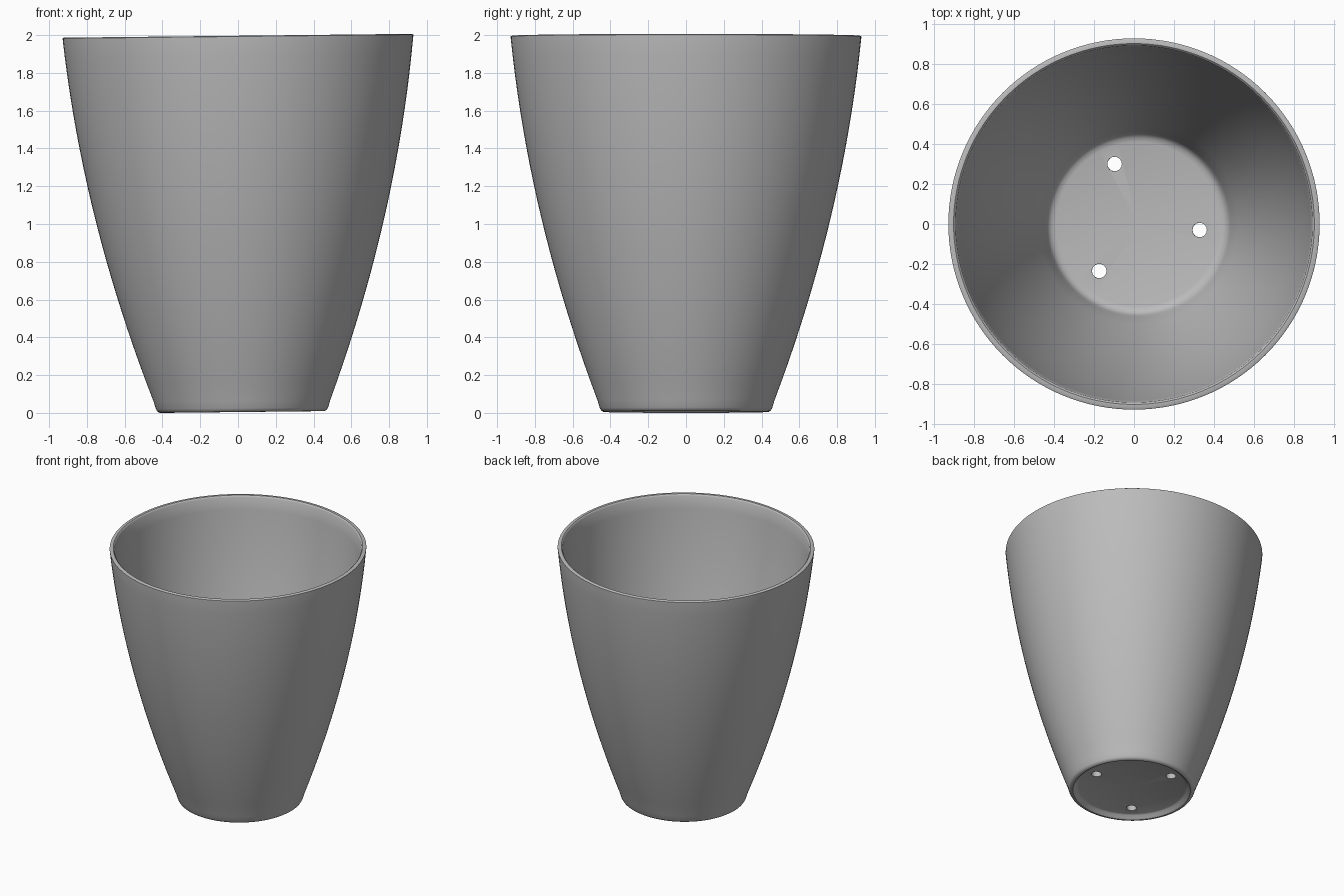
import bpy
import bmesh
import math
from mathutils import Matrix, Vector

SEGMENTS = 128
TILT = -0.011

if "Cube" in bpy.data.objects:
    bpy.data.objects.remove(bpy.data.objects["Cube"], do_unlink=True)


def make_material(name, color):
    mat = bpy.data.materials.new(name)
    mat.use_nodes = True
    mat.diffuse_color = color
    mat.node_tree.nodes["Principled BSDF"].inputs["Base Color"].default_value = color
    return mat


def lathe(name, profile):
    """Revolve (radius, height) points into a closed solid."""
    bm = bmesh.new()
    verts = [bm.verts.new((r, 0, z)) for r, z in profile]
    edges = [bm.edges.new(pair) for pair in zip(verts, verts[1:])]
    bmesh.ops.spin(bm, geom=verts + edges, axis=(0, 0, 1), cent=(0, 0, 0),
                   angle=math.tau, steps=SEGMENTS, use_merge=True)
    bmesh.ops.remove_doubles(bm, verts=bm.verts, dist=0.0005)
    bmesh.ops.recalc_face_normals(bm, faces=bm.faces)
    mesh = bpy.data.meshes.new(name)
    bm.to_mesh(mesh)
    bm.free()
    obj = bpy.data.objects.new(name, mesh)
    bpy.context.collection.objects.link(obj)
    return obj


def wall_radius(z):
    """Outer radius: steep flare at the foot, nearly upright at the rim."""
    t = z / 2
    return 0.445 + 0.772 * t - 0.287 * t * t


# Profile: recessed underside, foot, outer wall, rim, inner wall, floor
WALL = 0.036
foot = [(0, 0.03), (0.385, 0.03), (0.4, 0.024), (0.412, 0.008), (0.425, 0),
        (0.438, 0.001), (0.449, 0.008), (0.456, 0.02)]
heights = [0.06 + 1.92 * i / 20 for i in range(21)]
outer = [(wall_radius(z), z) for z in heights]
rim = [(0.928, 1.988), (0.922, 1.992), (0.902, 1.992), (0.896, 1.987)]
inner = [(wall_radius(z) - WALL, z) for z in reversed(heights[1:])]
floor = [(0.457, 0.11), (0.447, 0.09), (0.432, 0.078), (0.41, 0.072), (0, 0.072)]

pot = lathe("plant_pot", foot + outer + rim + inner + floor)
pot.data.materials.append(make_material("matte grey", (0.5, 0.5, 0.5, 1)))

# Drainage holes
cutters = []
for x, y in [(-0.118, 0.3), (0.307, -0.03), (-0.195, -0.235)]:
    bpy.ops.mesh.primitive_cylinder_add(vertices=32, radius=0.036, depth=0.3,
                                        location=(x, y, 0.05))
    cutter = bpy.context.object
    cutter.name = "drain_hole_cutter"
    cutter.hide_render = True
    cutters.append(cutter)
    mod = pot.modifiers.new("drain_hole", 'BOOLEAN')
    mod.operation = 'DIFFERENCE'
    mod.solver = 'EXACT'
    mod.object = cutter

bpy.ops.object.select_all(action='DESELECT')
pot.select_set(True)
bpy.context.view_layer.objects.active = pot
for mod in list(pot.modifiers):
    bpy.ops.object.modifier_apply(modifier=mod.name)
for cutter in cutters:
    bpy.data.objects.remove(cutter, do_unlink=True)

# Slight lean, as the pot rests on one side of its foot
pot.data.transform(Matrix.Rotation(TILT, 4, 'Y'))
low = min(v.co.z for v in pot.data.vertices)
mid_x = (min(v.co.x for v in pot.data.vertices) + max(v.co.x for v in pot.data.vertices)) / 2
pot.data.transform(Matrix.Translation(Vector((-mid_x, 0, -low))))
bpy.ops.object.shade_smooth_by_angle(angle=math.radians(35))
